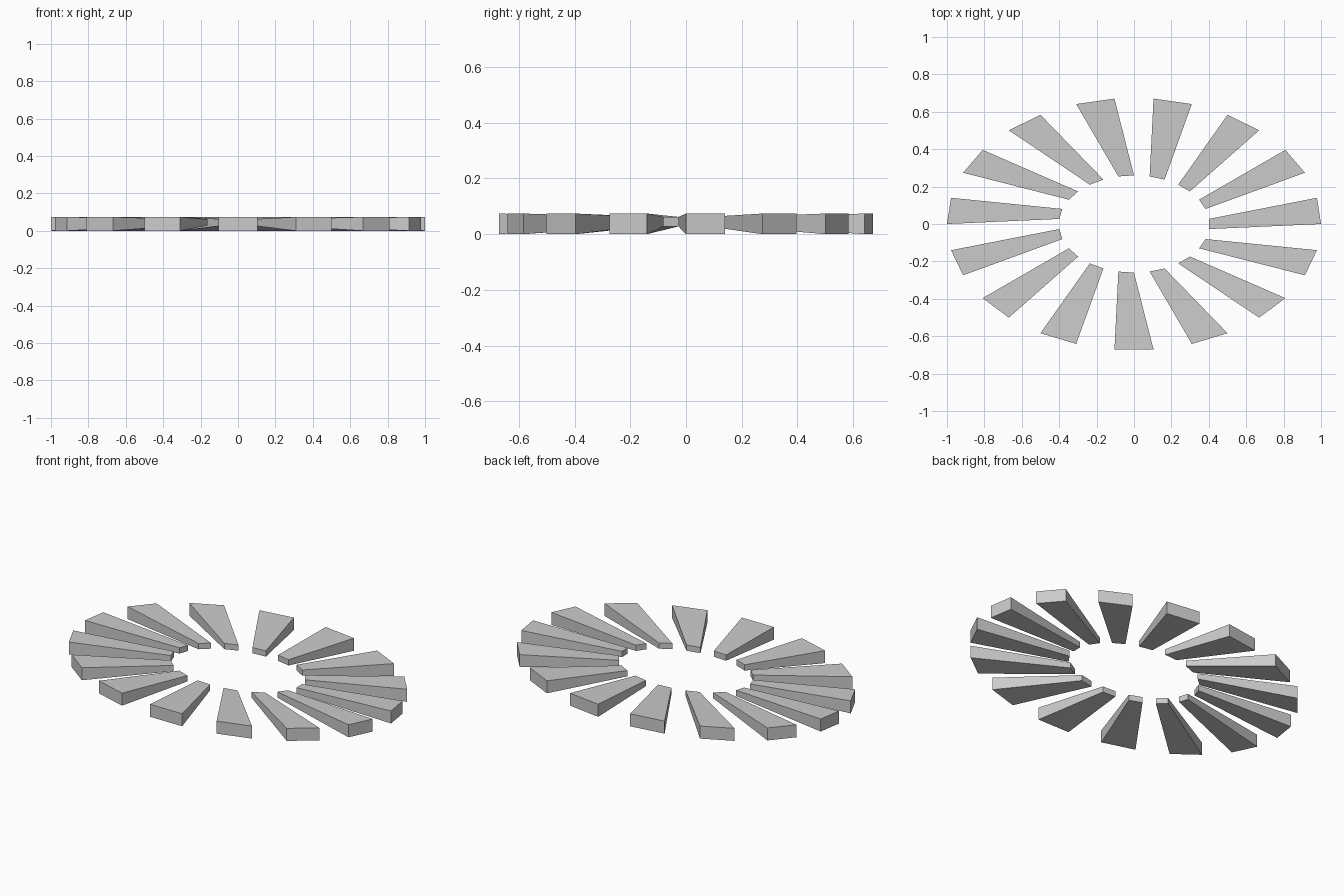
import bpy, bmesh
from math import sin, cos, radians

if "Cube" in bpy.data.objects:
    bpy.data.objects.remove(bpy.data.objects["Cube"])

COUNT = 15
STEP = 360 / COUNT          # one wedge plus one gap
OUTER = (1.0, 0.674)        # outer ellipse radii
INNER = (0.402, 0.26)       # inner ellipse radii


def ellipse_point(radii, degrees, z):
    a = radians(degrees)
    return (radii[0] * cos(a), radii[1] * sin(a), z)


def wedge(index):
    start = index * STEP
    end = start + STEP / 2
    bm = bmesh.new()
    # tall outer end; shorter inner end, twisted back by a quarter step
    outer = [bm.verts.new(ellipse_point(OUTER, d, z))
             for d, z in ((start, 0), (end, 0), (end, 0.074), (start, 0.074))]
    inner = [bm.verts.new(ellipse_point(INNER, d - STEP / 4, z))
             for d, z in ((start, 0.028), (end, 0.028), (end, 0.062), (start, 0.062))]
    bm.faces.new(outer)
    bm.faces.new(inner[::-1])
    for i in range(4):
        j = (i + 1) % 4
        bm.faces.new((outer[j], outer[i], inner[i], inner[j]))
    bmesh.ops.recalc_face_normals(bm, faces=bm.faces)
    name = f"radial_wedge_{index + 1}"
    mesh = bpy.data.meshes.new(name)
    bm.to_mesh(mesh)
    bm.free()
    bpy.context.collection.objects.link(bpy.data.objects.new(name, mesh))


# ring of tapered wedges
for k in range(COUNT):
    wedge(k)
